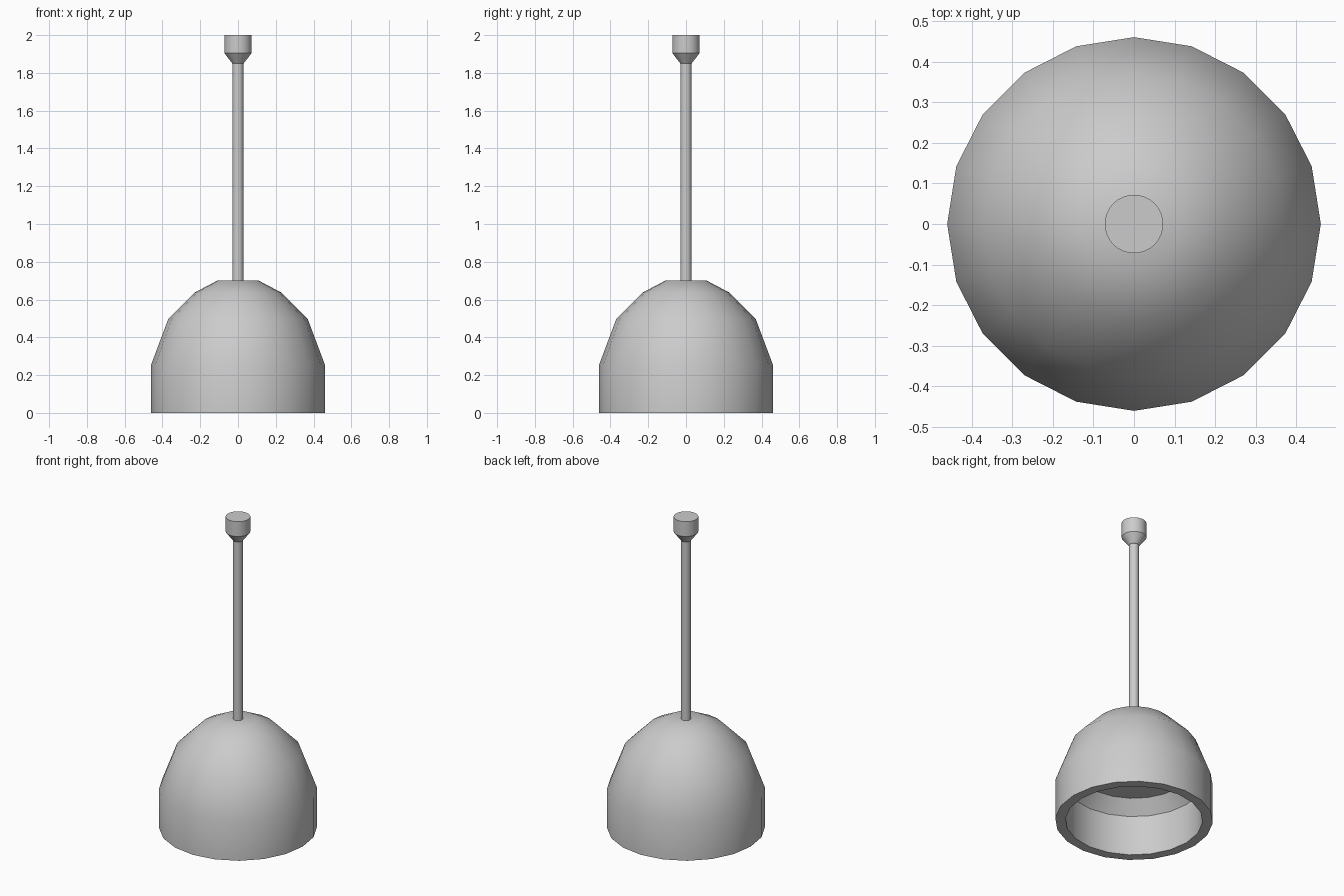
import bpy, bmesh, math

if "Cube" in bpy.data.objects:
    bpy.data.objects.remove(bpy.data.objects["Cube"])


def lathe(name, profile, sides):
    """Revolve (radius, z) points about z; radius 0 makes a pole."""
    bm = bmesh.new()
    rings = []
    for r, z in profile:
        if r == 0:
            rings.append([bm.verts.new((0, 0, z))] * sides)
        else:
            rings.append([bm.verts.new((r * math.cos(2 * math.pi * i / sides),
                                        r * math.sin(2 * math.pi * i / sides), z))
                          for i in range(sides)])
    for a, b in zip(rings, rings[1:]):
        for i in range(sides):
            j = (i + 1) % sides
            bm.faces.new(dict.fromkeys((a[i], a[j], b[j], b[i])))
    bmesh.ops.recalc_face_normals(bm, faces=bm.faces)
    mesh = bpy.data.meshes.new(name)
    bm.to_mesh(mesh)
    bm.free()
    ob = bpy.data.objects.new(name, mesh)
    bpy.context.collection.objects.link(ob)
    bpy.ops.object.select_all(action='DESELECT')
    ob.select_set(True)
    bpy.context.view_layer.objects.active = ob
    bpy.ops.object.shade_smooth_by_angle(angle=math.radians(32))
    return ob


# Thick bell shade: inner ceiling, inner wall, rim, outer dome
lathe("shade", [(0, 0.34), (0.33, 0.34), (0.40, 0.257), (0.40, 0),
                (0.46, 0), (0.46, 0.255), (0.37, 0.495), (0.23, 0.637),
                (0.11, 0.70), (0, 0.70)], 20)

# Hanging rod
lathe("rod", [(0, 0.69), (0.029, 0.69), (0.029, 1.86), (0, 1.86)], 32)

# Ceiling cap with tapered underside
lathe("ceiling_cap", [(0, 1.85), (0.03, 1.85), (0.072, 1.905),
                      (0.072, 2.0), (0, 2.0)], 32)
